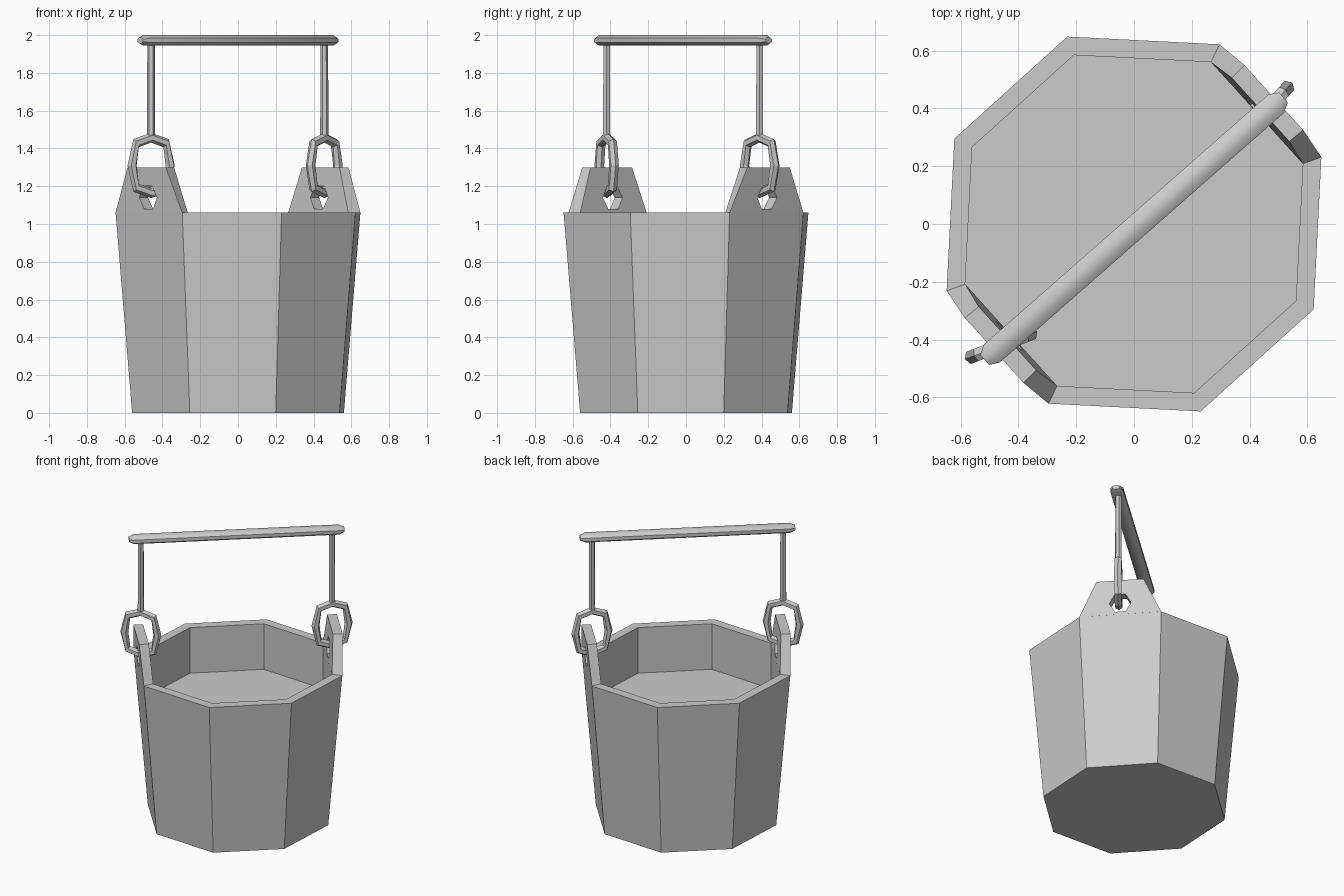
import bpy, bmesh
from math import sin, cos, pi, radians
from mathutils import Vector, Matrix

if "Cube" in bpy.data.objects:
    bpy.data.objects.remove(bpy.data.objects["Cube"])

FACET = radians(42.1)  # direction of the facets that carry the ears


def loft(name, rings, closed=False):
    """Skin a list of point rings; cap the ends, or join last to first."""
    bm = bmesh.new()
    vs = [[bm.verts.new(p) for p in r] for r in rings]
    n = len(vs[0])
    pairs = list(zip(vs, vs[1:])) + ([(vs[-1], vs[0])] if closed else [])
    for a, b in pairs:
        for i in range(n):
            j = (i + 1) % n
            bm.faces.new((a[i], a[j], b[j], b[i]))
    if not closed:
        bm.faces.new(vs[0][::-1])
        bm.faces.new(vs[-1])
    bmesh.ops.recalc_face_normals(bm, faces=bm.faces)
    me = bpy.data.meshes.new(name)
    bm.to_mesh(me)
    bm.free()
    ob = bpy.data.objects.new(name, me)
    bpy.context.collection.objects.link(ob)
    return ob


def activate(ob):
    bpy.ops.object.select_all(action='DESELECT')
    ob.select_set(True)
    bpy.context.view_layer.objects.active = ob


def octagon(r, z):
    return [(r * cos(FACET + (k + .5) * pi / 4), r * sin(FACET + (k + .5) * pi / 4), z)
            for k in range(8)]


# bucket with raised floor
loft("bucket", [octagon(.595, 0), octagon(.688, 1.06), octagon(.62, 1.06), octagon(.62, .74)])


# ear: leaning trapezoid plate with a hexagonal hole, local x points outwards
def ear(name, angle):
    def ring(z, d_in, d_out, w_in, w_out):
        return [(d_in, -w_in, z), (d_out, -w_out, z), (d_out, w_out, z), (d_in, w_in, z)]
    plate = loft(name, [ring(1.06, .573, .636, .237, .263), ring(1.30, .59, .652, .148, .151)])
    hexa = [(.07 * cos(k * pi / 3), 1.14 + .07 * sin(k * pi / 3)) for k in range(6)]
    cutter = loft("hole_cutter", [[(x, y, z) for y, z in hexa] for x in (.4, .8)])
    cutter.hide_render = True
    mod = plate.modifiers.new("hole", 'BOOLEAN')
    mod.operation, mod.object, mod.solver = 'DIFFERENCE', cutter, 'EXACT'
    activate(plate)
    bpy.ops.object.modifier_apply(modifier=mod.name)
    bpy.data.objects.remove(cutter)
    plate.data.transform(Matrix.Rotation(angle, 4, 'Z'))


# ring: elongated octagon link with a six-sided section
def link(name, x, y, angle):
    path = [(0, .147), (.085, .118), (.108, 0), (.085, -.118),
            (0, -.147), (-.085, -.118), (-.108, 0), (-.085, .118)]
    rings = []
    for px, pz in path:
        out = Vector((px, 0, pz)).normalized()
        rings.append([Vector((px, 0, pz)) + out * .026 * cos(k * pi / 3)
                      + Vector((0, .026 * sin(k * pi / 3), 0)) for k in range(6)])
    ob = loft(name, rings, closed=True)
    ob.data.transform(Matrix.Translation((x, y, 1.31)) @ Matrix.Rotation(angle, 4, 'Z'))


# rod from the link up into the grip
def rod(name, x, y):
    loft(name, [[(x + r * cos(k * pi / 3), y + r * sin(k * pi / 3), z) for k in range(6)]
                for z, r in ((1.45, .022), (1.97, .02))])


for side, ang, x, y, turn in (("right", FACET, .457, .39, 48),
                              ("left", FACET + pi, -.46, -.42, 21)):
    ear("ear_" + side, ang)
    link("link_" + side, x, y, radians(turn))
    rod("rod_" + side, x, y)

# grip: flattened eight-sided bar with chamfered ends
sections = [(-.688, .55), (-.655, 1), (.655, 1), (.688, .55)]
grip = loft("grip", [[(x, s * .045 * cos((k + .5) * pi / 4), s * .03 * sin((k + .5) * pi / 4))
                      for k in range(8)] for x, s in sections])
grip.data.transform(Matrix.Translation((0, -.016, 1.972)) @ Matrix.Rotation(radians(41.3), 4, 'Z'))
activate(grip)
bpy.ops.object.shade_smooth_by_angle(angle=radians(40))
